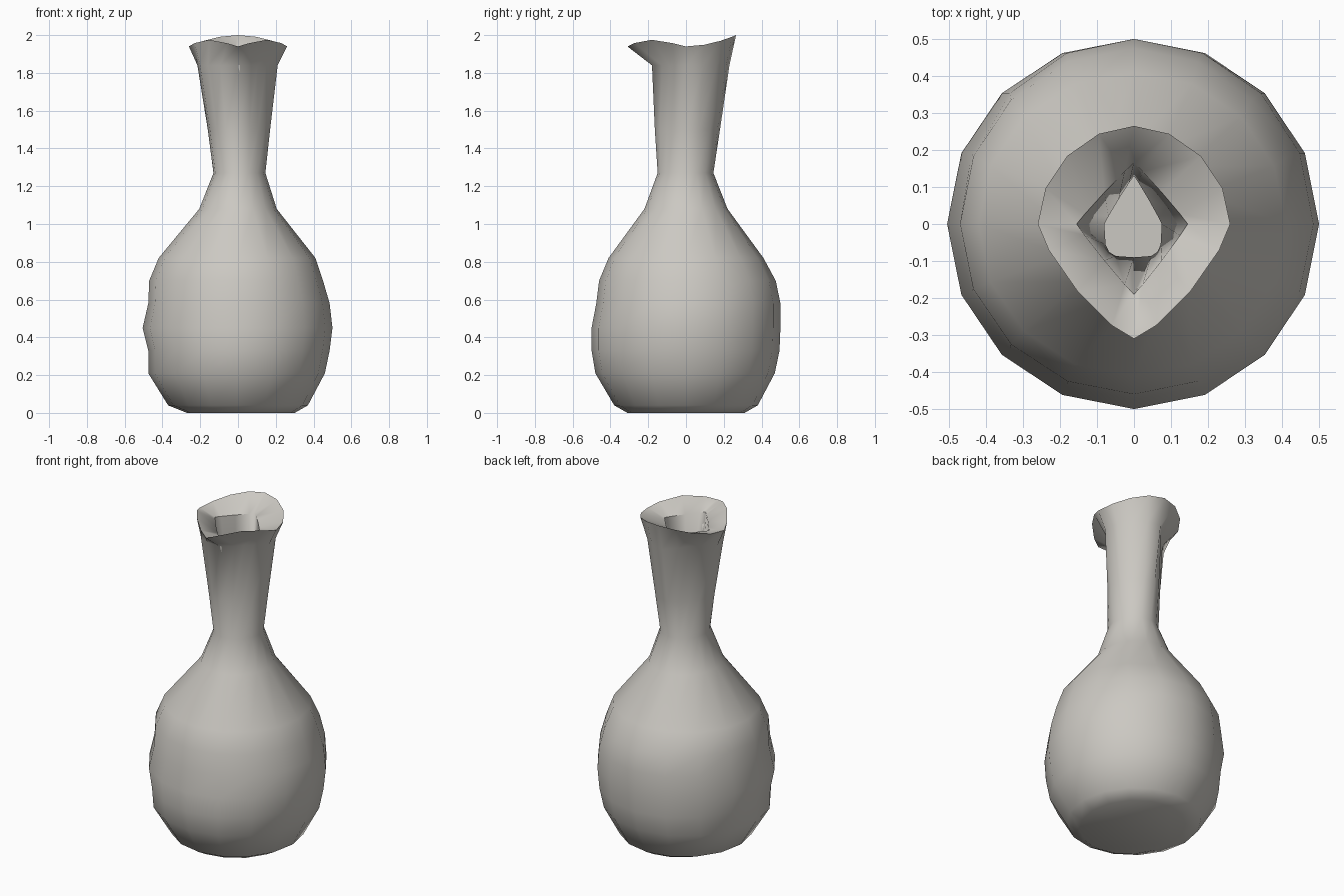
import bpy, bmesh, math

cube = bpy.data.objects.get("Cube")
if cube:
    bpy.data.objects.remove(cube, do_unlink=True)

SIDES = 16

# Unglazed warm grey clay
clay = bpy.data.materials.new("warm_grey_clay")
clay.use_nodes = True
clay.diffuse_color = (0.6, 0.58, 0.54, 1)
clay.node_tree.nodes["Principled BSDF"].inputs["Base Color"].default_value = clay.diffuse_color

# Rings: height, left (-x), right (+x), front (-y), back (+y),
# front roundness, back roundness, diagonal squeeze
OUTER = [
    (0.00, .27, .30, .31, .31, 2, 2, 0),
    (0.04, .37, .37, .38, .38, 2, 2, 0),
    (0.21, .475, .46, .48, .47, 2, 2, 0),
    (0.33, .475, .485, .50, .495, 2, 2, 0),
    (0.45, .505, .50, .50, .50, 2, 2, 0),
    (0.58, .475, .485, .475, .50, 2, 2, 0),
    (0.70, .47, .45, .46, .475, 2, 2, 0),
    (0.82, .42, .41, .41, .41, 2, 2, 0),
    (1.08, .205, .205, .22, .22, 2, 2, 0),
    (1.27, .13, .145, .15, .145, 2, 2, 0),
    (1.50, .16, .17, .165, .18, 2.1, 2, .14),
    (1.84, .215, .21, .18, .23, 2.3, 2, .34),
    (1.94, .26, .26, .31, .265, 1.3, 1.9, 0),
]
INNER = [
    (1.91, .155, .145, .19, .165, 1.05, 1.05, 0),
    (1.27, .08, .075, .09, .13, 4, 1.05, 0),
    (1.06, .15, .15, .15, .15, 2, 2, 0),
    (0.80, .36, .36, .36, .36, 2, 2, 0),
    (0.40, .44, .44, .44, .44, 2, 2, 0),
    (0.06, .28, .28, .28, .28, 2, 2, 0),
]


def ring(bm, z, left, right, front, back, front_round, back_round, squeeze):
    verts = []
    for i in range(SIDES):
        a = 2 * math.pi * i / SIDES
        c, s = math.cos(a), math.sin(a)
        power = 2 / (front_round if s < 0 else back_round)
        # flattened towards front left and back right
        scale = 1 - squeeze * max(0, -math.sin(2 * a))
        x = math.copysign(abs(c) ** power, c) * (right if c > 0 else left) * scale
        y = math.copysign(abs(s) ** power, s) * (back if s > 0 else front) * scale
        h = z
        if z > 1.93:
            # wavy lip, raised at the back and either side of the spout
            h += 0.06 * max(0, s) ** 2 + 0.035 * math.sin(2 * a) ** 2 * (s < 0)
        verts.append(bm.verts.new((x, y, h)))
    return verts


# Carafe: outer wall, dished lip and hollow inside as one skin
bm = bmesh.new()
rings = [ring(bm, *r) for r in OUTER + INNER]
for lower, upper in zip(rings, rings[1:]):
    for i in range(SIDES):
        j = (i + 1) % SIDES
        bm.faces.new((lower[i], lower[j], upper[j], upper[i]))
bm.faces.new(rings[0][::-1])
bm.faces.new(rings[-1])
bmesh.ops.recalc_face_normals(bm, faces=bm.faces[:])

mesh = bpy.data.meshes.new("carafe")
bm.to_mesh(mesh)
bm.free()
mesh.materials.append(clay)
carafe = bpy.data.objects.new("carafe", mesh)
bpy.context.collection.objects.link(carafe)

# Smooth shading with a crisp lip
bpy.ops.object.select_all(action="DESELECT")
carafe.select_set(True)
bpy.context.view_layer.objects.active = carafe
bpy.ops.object.shade_smooth_by_angle(angle=math.radians(60))
